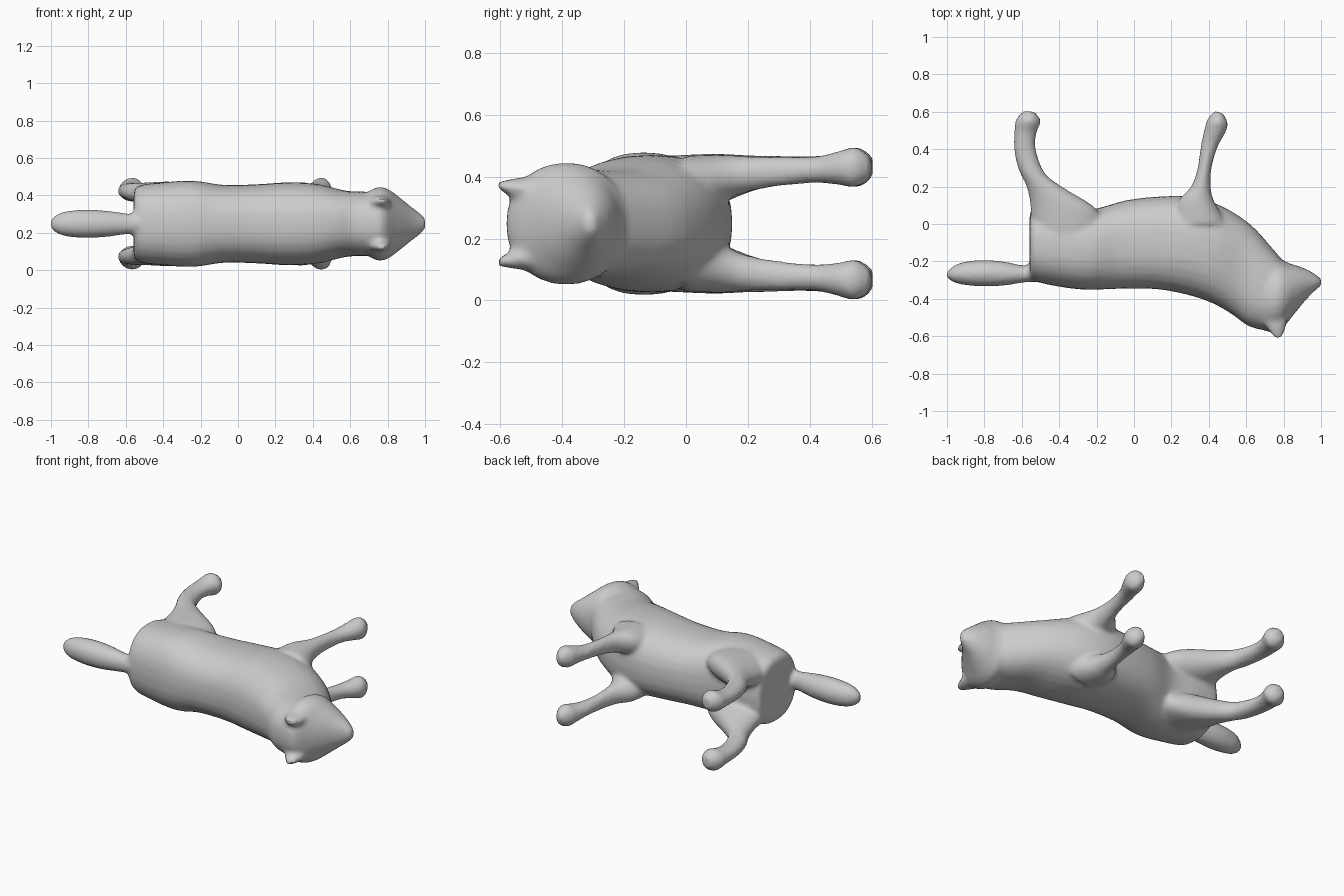
import bpy, bmesh, math

ZC = 0.248   # mid-plane of the animal lying on its side
N = 28       # points around each ring


def catmull(a, b, c, d, t):
    return [0.5 * (2*q + (r - p)*t + (2*p - 5*q + 4*r - s)*t*t + (3*q - p - 3*r + s)*t**3)
            for p, q, r, s in zip(a, b, c, d)]


def loft(name, secs, power=2.0, side=1, steps=4):
    """Each section: x1, y1, x2, y2 (profile edges), half depth, z offset."""
    rows = []
    for i in range(len(secs) - 1):
        a, b, c = secs[max(i - 1, 0)], secs[i], secs[i + 1]
        d = secs[min(i + 2, len(secs) - 1)]
        rows += [catmull(a, b, c, d, k / steps) for k in range(steps)]
    rows.append(list(secs[-1]))
    bm = bmesh.new()
    rings = []
    for x1, y1, x2, y2, hz, off in rows:
        ring = []
        for k in range(N):
            t = 2 * math.pi * k / N
            c, s = math.cos(t), math.sin(t)
            c = math.copysign(abs(c) ** (2 / power), c)
            s = math.copysign(abs(s) ** (2 / power), s)
            ring.append(bm.verts.new(((x1 + x2)/2 + c*(x2 - x1)/2,
                                      (y1 + y2)/2 + c*(y2 - y1)/2,
                                      ZC + side*off + s*hz)))
        rings.append(ring)
    for r, q in zip(rings, rings[1:]):
        for k in range(N):
            bm.faces.new((r[k], r[(k+1) % N], q[(k+1) % N], q[k]))
    bm.faces.new(rings[0])
    bm.faces.new(rings[-1])
    bmesh.ops.recalc_face_normals(bm, faces=bm.faces)
    me = bpy.data.meshes.new(name)
    bm.to_mesh(me)
    bm.free()
    ob = bpy.data.objects.new(name, me)
    bpy.context.collection.objects.link(ob)
    return ob


# torso and neck
parts = [loft("torso", [
    (-.558, -.24, -.558, .03, .13, 0), (-.54, -.30, -.54, .08, .20, 0),
    (-.40, -.335, -.40, .09, .222, 0), (-.25, -.352, -.22, .08, .230, 0),
    (-.10, -.347, -.05, .125, .208, 0), (.10, -.347, .12, .146, .212, 0),
    (.25, -.37, .30, .146, .222, 0), (.40, -.415, .46, .10, .212, 0),
    (.52, -.48, .62, 0, .178, 0), (.61, -.545, .74, -.13, .172, 0),
    (.70, -.57, .79, -.19, .17, 0)], 2.4)]

# head tapering to the muzzle
parts.append(loft("head", [
    (.62, -.52, .72, -.17, .15, 0), (.70, -.57, .79, -.19, .196, 0),
    (.775, -.575, .83, -.21, .185, 0), (.85, -.49, .88, -.225, .14, 0),
    (.92, -.405, .94, -.25, .088, 0), (.975, -.35, .985, -.28, .05, 0),
    (1.003, -.33, 1.003, -.295, .024, 0)], 2.1))

# tail
parts.append(loft("tail", [
    (-.50, -.31, -.50, -.20, .06, 0), (-.58, -.312, -.58, -.222, .055, 0),
    (-.70, -.33, -.70, -.20, .07, 0), (-.82, -.334, -.82, -.193, .076, 0),
    (-.93, -.322, -.93, -.208, .065, 0), (-.985, -.30, -.985, -.24, .04, 0),
    (-1.003, -.28, -1.003, -.26, .015, 0)]))

HIND = [(-.55, -.05, -.15, -.05, .11, .11), (-.555, .10, -.20, .08, .086, .14),
        (-.575, .20, -.37, .19, .062, .16), (-.617, .29, -.475, .27, .050, .170),
        (-.642, .40, -.525, .40, .043, .175), (-.64, .50, -.52, .49, .050, .178),
        (-.63, .56, -.498, .55, .066, .182), (-.59, .604, -.53, .60, .035, .182)]
FORE = [(.20, 0, .50, 0, .10, .12), (.235, .12, .43, .12, .075, .148),
        (.305, .20, .41, .20, .058, .16), (.34, .30, .415, .30, .048, .168),
        (.357, .42, .447, .41, .043, .174), (.375, .50, .49, .49, .055, .180),
        (.39, .555, .502, .54, .066, .182), (.43, .603, .475, .593, .035, .182)]
EAR = [(.66, -.45, .82, -.45, .05, .11), (.70, -.54, .815, -.54, .035, .113),
       (.75, -.61, .79, -.61, .012, .125)]

# paired legs and ears
for s in (1, -1):
    parts.append(loft("hind_leg", HIND, 2.0, s))
    parts.append(loft("front_leg", FORE, 2.0, s))
    parts.append(loft("ear", EAR, 2.0, s))

# fuse the parts into one skin
bpy.ops.object.select_all(action='DESELECT')
for p in parts:
    p.select_set(True)
bpy.context.view_layer.objects.active = parts[0]
bpy.ops.object.join()
body = bpy.context.view_layer.objects.active
body.name = "lying_animal"
rm = body.modifiers.new("fuse", 'REMESH')
rm.mode = 'VOXEL'
rm.voxel_size = 0.014
sm = body.modifiers.new("soften", 'SMOOTH')
sm.factor = 0.5
sm.iterations = 5
for m in ("fuse", "soften"):
    bpy.ops.object.modifier_apply(modifier=m)
bpy.ops.object.shade_smooth_by_angle(angle=math.radians(40))
